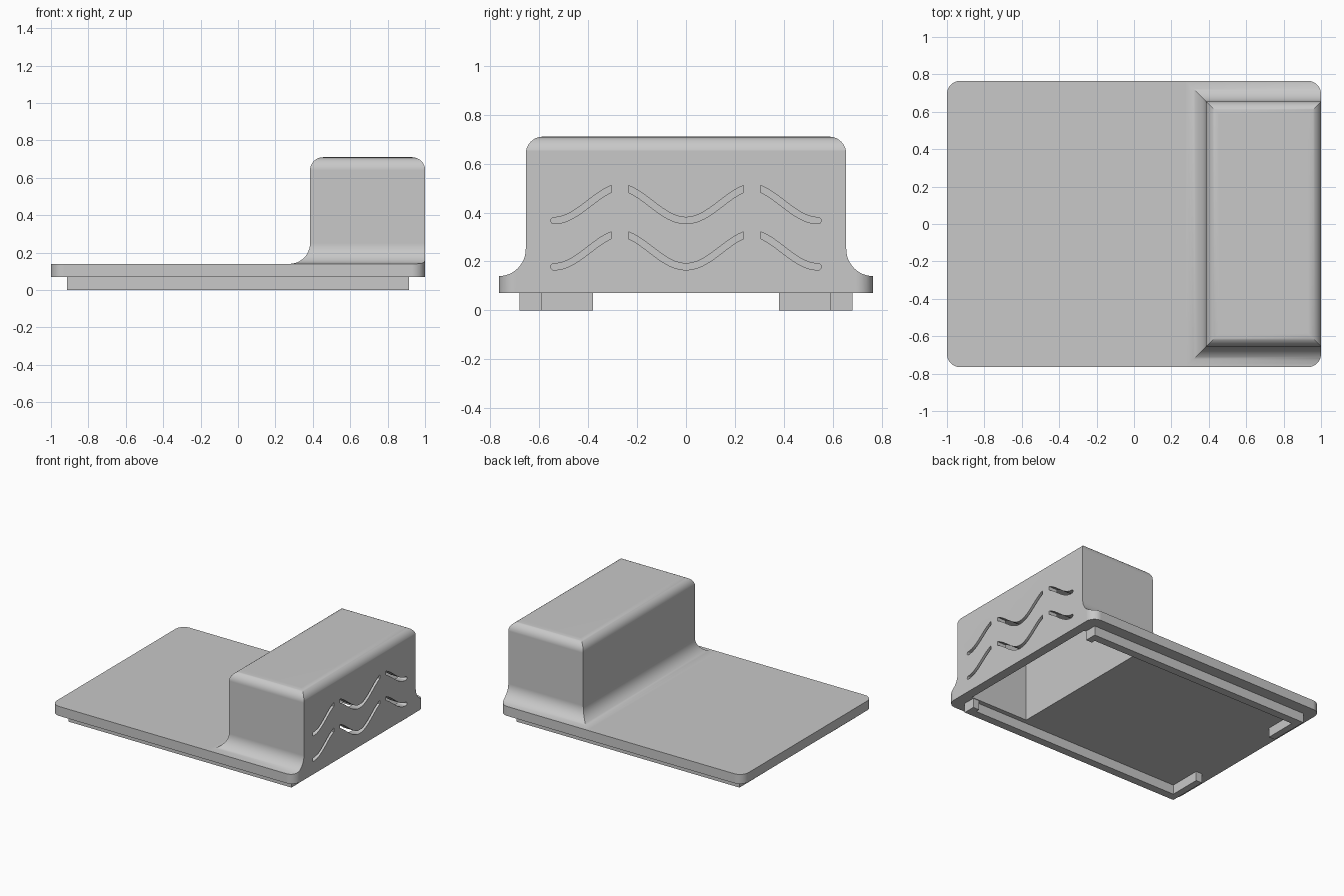
import bpy
import bmesh
from math import cos, sin, pi, radians

cube = bpy.data.objects.get("Cube")
if cube:
    bpy.data.objects.remove(cube, do_unlink=True)

GREY = (0.58, 0.58, 0.58, 1)
grey = bpy.data.materials.new("light grey")
grey.use_nodes = True
grey.diffuse_color = GREY
grey.node_tree.nodes["Principled BSDF"].inputs["Base Color"].default_value = GREY


def loft(name, rings):
    """Closed solid through rings that all have the same number of points."""
    bm = bmesh.new()
    loops = [[bm.verts.new(p) for p in ring] for ring in rings]
    for a, b in zip(loops, loops[1:]):
        for i in range(len(a)):
            j = (i + 1) % len(a)
            bm.faces.new((a[i], a[j], b[j], b[i]))
    bm.faces.new(loops[0][::-1])
    bm.faces.new(loops[-1])
    bmesh.ops.recalc_face_normals(bm, faces=bm.faces)
    mesh = bpy.data.meshes.new(name)
    bm.to_mesh(mesh)
    bm.free()
    mesh.materials.append(grey)
    obj = bpy.data.objects.new(name, mesh)
    bpy.context.collection.objects.link(obj)
    return obj


def rect(x0, x1, y0, y1, z):
    return [(x0, y0, z), (x1, y0, z), (x1, y1, z), (x0, y1, z)]


def box(name, x, y, z):
    return loft(name, [rect(*x, *y, h) for h in z])


def combine(obj, other, operation):
    """Apply a boolean and drop the helper solid."""
    mod = obj.modifiers.new("cut", "BOOLEAN")
    mod.operation, mod.object, mod.solver = operation, other, "EXACT"
    bpy.ops.object.select_all(action="DESELECT")
    bpy.context.view_layer.objects.active = obj
    obj.select_set(True)
    bpy.ops.object.modifier_apply(modifier=mod.name)
    bpy.data.objects.remove(other, do_unlink=True)


BOTTOM, DECK, TOP = 0.07, 0.14, 0.71
HALF_W, CORNER, FLARE, ROUND = 0.765, 0.07, 0.11, 0.07
HOUSING_X, HOUSING_Y, STEPS = 0.385, 0.655, 12

# Housing: flared foot, straight walls, rounded top edges
quarter = [i / STEPS * pi / 2 for i in range(STEPS + 1)]
profile = [(FLARE, 0.1)]
profile += [(FLARE * (1 - sin(a)), DECK + FLARE * (1 - cos(a))) for a in quarter]
profile += [(ROUND * (cos(a) - 1), TOP - ROUND * (1 - sin(a))) for a in quarter]
cover = loft("cover", [
    rect(HOUSING_X - d, 1.001 + min(d, 0), -HOUSING_Y - d, HOUSING_Y + d, z)
    for d, z in profile])

# Base plate joined on, then everything trimmed to the rounded outline
combine(cover, box("slab", (-1.2, 1.2), (-1, 1), (BOTTOM, DECK)), "UNION")
outline = []
for k, (sx, sy) in enumerate([(1, 1), (-1, 1), (-1, -1), (1, -1)]):
    for a in quarter:
        t = a + k * pi / 2
        outline.append((sx * (1 - CORNER) + CORNER * cos(t),
                        sy * (HALF_W - CORNER) + CORNER * sin(t)))
trim = loft("trim", [[(x, y, z) for x, y in outline] for z in (0, 1)])
combine(cover, trim, "INTERSECT")

# Hollow inside of the housing, open below
combine(cover, box("hollow", (0.455, 0.93), (-0.585, 0.585), (-0.1, 0.64)),
        "DIFFERENCE")


# Wavy vent slots through the end wall
def wave(d):
    return 0.07 * (1 - cos(0.82 * pi * d / 0.235))


def slot(mid, base, start, end):
    half, n = 0.013, 20
    upper, lower = [], []
    for i in range(n + 1):
        d = start + (end - start) * i / n
        slope = (wave(d + 0.001) - wave(d - 0.001)) / 0.002
        h = half * (1 + slope * slope) ** 0.5
        upper.append((mid + d, base + wave(d) + h))
        lower.append((mid + d, base + wave(d) - h))
    shape = lower + upper[::-1]
    # Rounded tip on the end that finishes at the trough
    arc = [(half * sin(pi * i / 8), half * cos(pi * i / 8)) for i in range(1, 8)]
    if start == 0:
        shape += [(mid - s, base + c) for s, c in arc]
    elif end == 0:
        shape = lower + [(mid + s, base - c) for s, c in arc] + upper[::-1]
    return loft("slot", [[(x, y, z) for y, z in shape] for x in (0.9, 1.1)])


for base in (0.178, 0.367):
    for mid, start, end in ((-0.54, 0, 0.235), (0, -0.235, 0.235), (0.54, -0.235, 0)):
        combine(cover, slot(mid, base, start, end), "DIFFERENCE")

bpy.ops.object.shade_smooth_by_angle(angle=radians(30))
normals = cover.modifiers.new("even normals", "WEIGHTED_NORMAL")
normals.keep_sharp = True

# Locating rails under the plate, with a short and a long hooked end
for side, s in (("left", 1), ("right", -1)):
    plan = [(0.915, 0.68), (-0.915, 0.68), (-0.915, 0.38), (-0.865, 0.38),
            (-0.865, 0.62), (0.865, 0.62), (0.865, 0.59), (0.915, 0.59)]
    name = "back_rail" if s > 0 else "front_rail"
    loft(name, [[(x, s * y, z) for x, y in plan] for z in (0, BOTTOM + 0.005)])
